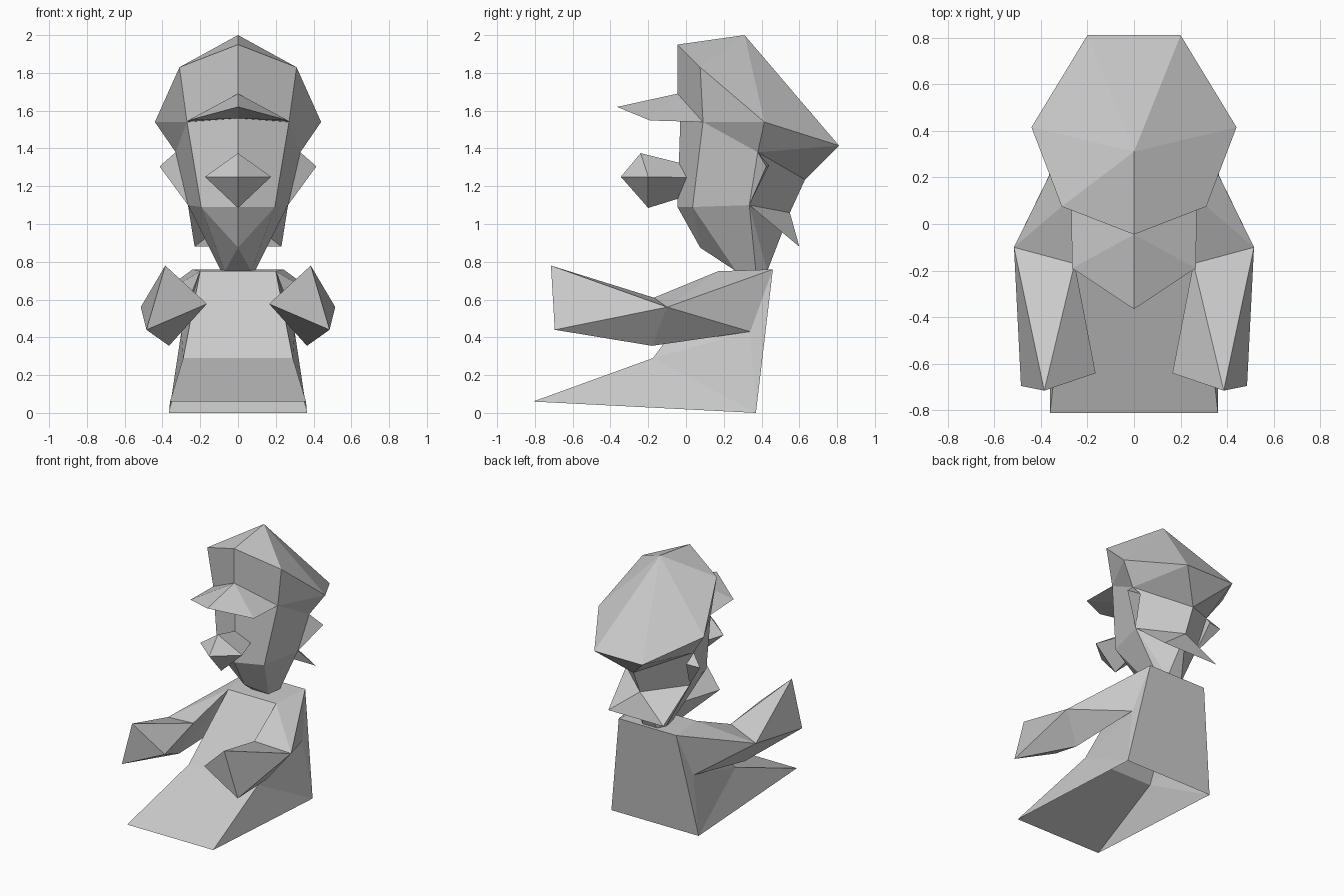
import bpy
import bmesh
from mathutils import Vector

default_cube = bpy.data.objects.get("Cube")
if default_cube:
    bpy.data.objects.remove(default_cube, do_unlink=True)

clay = bpy.data.materials.new("light_grey_clay")
clay.use_nodes = True
grey = (0.6, 0.6, 0.6, 1)
clay.diffuse_color = grey
clay.node_tree.nodes["Principled BSDF"].inputs["Base Color"].default_value = grey


def build(name, points, faces, sides=(1, -1)):
    """Make a faceted part from half its corners, repeated on the given sides of x = 0."""
    bm = bmesh.new()
    for side in sides:
        corner = {key: bm.verts.new((x * side, y, z)) for key, (x, y, z) in points.items()}
        for face in faces:
            bm.faces.new([corner[key] for key in face.split()])
    bmesh.ops.remove_doubles(bm, verts=bm.verts, dist=0.0005)
    loose = [v for v in bm.verts if not v.link_faces]
    bmesh.ops.delete(bm, geom=loose, context="VERTS")
    bmesh.ops.recalc_face_normals(bm, faces=bm.faces)
    # Turn the shell outward as a whole
    middle = sum((v.co for v in bm.verts), Vector()) / len(bm.verts)
    bm.normal_update()
    outward = sum(f.calc_area() * f.normal.dot(f.calc_center_median() - middle) for f in bm.faces)
    if outward < 0:
        bmesh.ops.reverse_faces(bm, faces=bm.faces)
    mesh = bpy.data.meshes.new(name)
    bm.to_mesh(mesh)
    bm.free()
    mesh.materials.append(clay)
    obj = bpy.data.objects.new(name, mesh)
    bpy.context.collection.objects.link(obj)


def build_pair(name, points, faces):
    for label, side in (("left_", 1), ("right_", -1)):
        build(label + name, points, faces, (side,))


# Torso: leaning block, open underneath and at the shoulders
shoulders = dict(
    nape=(0.24, 0.46, 0.76),
    collar=(0.2, 0.17, 0.75),
    armpit=(0.3, 0.34, 0.43),
)
torso = dict(
    shoulders,
    nape_mid=(0, 0.46, 0.76),
    collar_mid=(0, 0.17, 0.75),
    belly=(0.29, -0.175, 0.29),
    belly_mid=(0, -0.175, 0.29),
    hem=(0.36, -0.81, 0.06),
    hem_mid=(0, -0.81, 0.06),
    tail=(0.365, 0.37, 0),
    tail_mid=(0, 0.37, 0),
)
build("torso", torso, [
    "nape nape_mid collar_mid collar",
    "collar collar_mid belly_mid belly",
    "belly belly_mid hem_mid hem",
    "nape nape_mid tail_mid tail",
    "belly hem tail",
    "belly tail armpit",
    "collar belly armpit",
    "nape armpit tail",
])

# Arms: three-sided tubes, bent at the elbow and twisted to the hand
arm = dict(
    shoulders,
    elbow=(0.515, -0.1, 0.56),
    crook=(0.255, -0.17, 0.61),
    under=(0.365, -0.18, 0.355),
    hand_top=(0.385, -0.715, 0.78),
    hand_in=(0.165, -0.64, 0.577),
    hand_out=(0.485, -0.695, 0.44),
)
build_pair("arm", arm, [
    "nape collar elbow", "collar elbow crook", "collar crook under",
    "collar under armpit", "armpit under elbow", "armpit elbow nape",
    "elbow hand_top crook", "hand_top crook hand_in", "crook hand_in under",
    "hand_in under hand_out", "under hand_out elbow", "hand_out elbow hand_top",
    "hand_top hand_in hand_out",
])

# Corners shared by the parts of the head
head = dict(
    crown=(0, 0.31, 2),
    front=(0, -0.045, 1.95),
    band=(0, -0.045, 1.69),
    corner=(0.31, 0.075, 1.83),
    temple=(0.27, 0.09, 1.54),
    side=(0.44, 0.415, 1.54),
    back=(0.2, 0.81, 1.415),
    back_mid=(0, 0.81, 1.415),
    ear_top=(0.33, 0.38, 1.38),
    skull=(0, 0.63, 1.235),
    brow=(0, -0.03, 1.56),
    cheek=(0.195, 0.035, 1.09),
    lip=(0, -0.045, 1.09),
    jaw=(0.265, 0.335, 1.1),
    chin=(0, 0.075, 0.875),
    hair=(0, 0.55, 1.06),
    throat=(0.07, 0.265, 0.75),
    throat_mid=(0, 0.265, 0.75),
    neck=(0.09, 0.37, 0.75),
    neck_back=(0.06, 0.43, 0.75),
    neck_back_mid=(0, 0.43, 0.75),
)

# Cap with its overhanging back
build("cap", head, [
    "front corner crown", "front band temple corner", "corner crown side",
    "corner temple side", "crown side back", "crown back back_mid",
    "temple side ear_top", "side ear_top back", "ear_top back skull",
    "back back_mid skull",
])

# Peak of the cap
peak = dict(head, tip=(0, -0.365, 1.62), wing=(0.265, -0.19, 1.548))
build("peak", peak, [
    "band tip wing", "band wing temple", "tip wing brow", "wing temple brow",
])

# Face, back of the skull and neck
build("head", head, [
    "brow temple cheek lip", "temple ear_top jaw cheek", "lip cheek chin",
    "chin cheek throat", "chin throat throat_mid", "cheek jaw neck throat",
    "jaw neck neck_back", "jaw neck_back hair", "hair neck_back neck_back_mid",
    "ear_top skull hair jaw",
])

# Flared hair at the nape
flare = dict(head, flick=(0.23, 0.6, 0.88), flick_mid=(0, 0.6, 0.88))
build("nape_hair", flare, ["jaw hair flick", "hair flick flick_mid"])

# Ears
ear = dict(head, lobe=(0.415, 0.425, 1.305), behind=(0.31, 0.44, 1.31))
build_pair("ear", ear, [
    "ear_top lobe jaw", "ear_top behind lobe", "lobe behind jaw", "ear_top jaw behind",
])

# Nose: stretched octahedron sunk into the face
nose = dict(
    bridge=(0, -0.24, 1.375),
    point=(0, -0.345, 1.25),
    nostril=(0.175, -0.2, 1.25),
    base=(0, -0.2, 1.085),
    root=(0, 0.3, 1.24),
)
build("nose", nose, [
    "bridge point nostril", "bridge nostril root", "base point nostril", "base nostril root",
])
